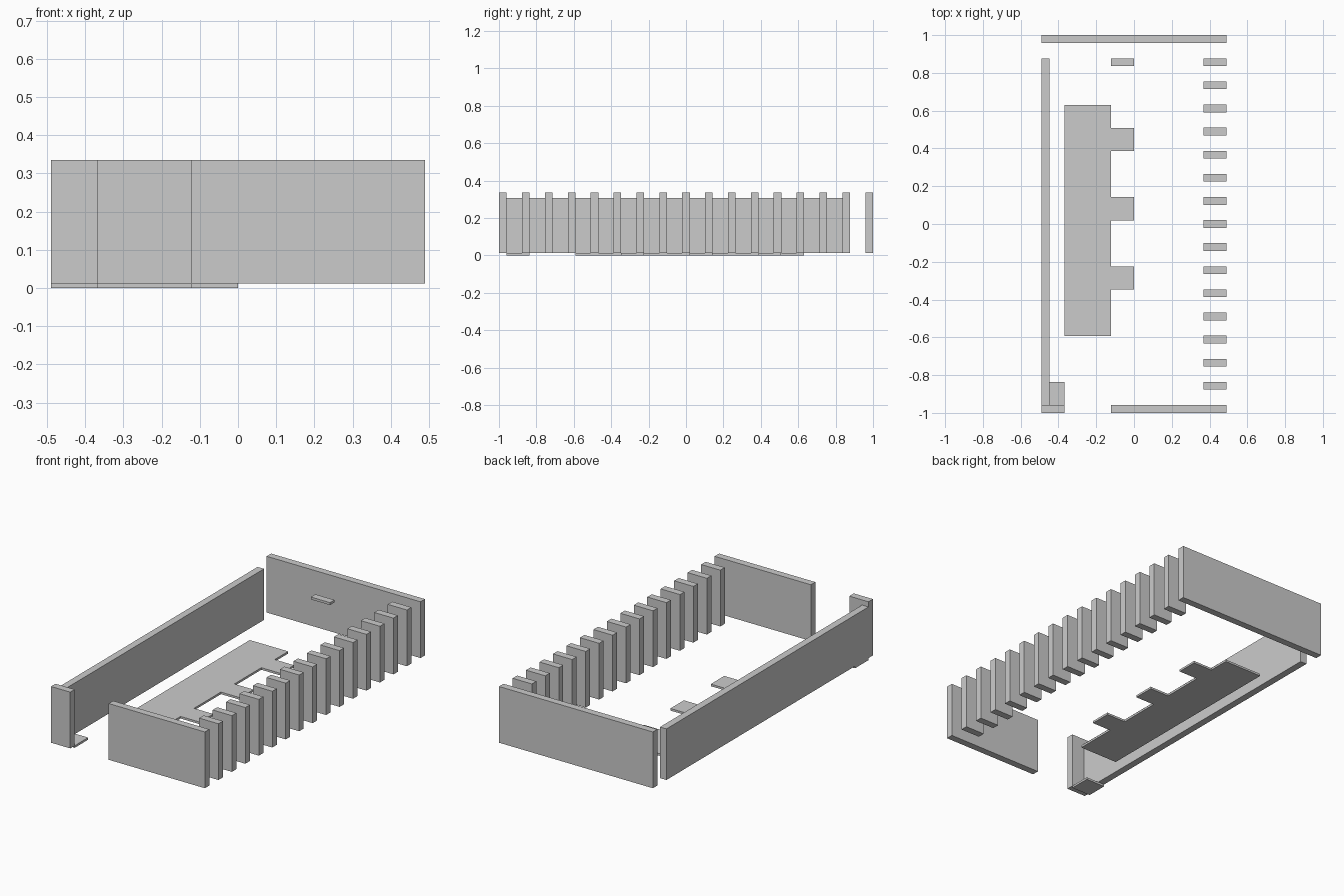
import bpy, bmesh

if "Cube" in bpy.data.objects:
    bpy.data.objects.remove(bpy.data.objects["Cube"])

U = 0.1223            # layout module
T = 0.0408            # wall thickness
FLOOR = 0.0122        # floor tile thickness
TOP = 0.3355          # top of slats and end walls
W = 4 * U             # half width


def prism(name, outline, z0, z1):
    """Extrude a counter-clockwise xy outline from z0 to z1."""
    bm = bmesh.new()
    face = bm.faces.new([bm.verts.new((x, y, z0)) for x, y in outline])
    ext = bmesh.ops.extrude_face_region(bm, geom=[face])
    verts = [g for g in ext["geom"] if isinstance(g, bmesh.types.BMVert)]
    bmesh.ops.translate(bm, verts=verts, vec=(0, 0, z1 - z0))
    bmesh.ops.recalc_face_normals(bm, faces=bm.faces)
    mesh = bpy.data.meshes.new(name)
    bm.to_mesh(mesh)
    bm.free()
    obj = bpy.data.objects.new(name, mesh)
    bpy.context.collection.objects.link(obj)
    return obj


def box(name, x0, x1, y0, y1, z0, z1):
    return prism(name, [(x0, y0), (x1, y0), (x1, y1), (x0, y1)], z0, z1)


# Back wall, and front wall split by the doorway
box("back_wall", -W, W, 1 - T, 1, FLOOR, TOP)
box("front_wall_left", -W, -3 * U, -1, -1 + T, FLOOR, TOP)
box("front_wall_right", -U, W, -1, -1 + T, FLOOR, TOP)

# Slightly lower solid side wall
box("left_wall", -W, -W + T, -1 + T, 7 * U + T / 2, FLOOR, 0.306)

# Open side made of evenly spaced slats
for k in range(-7, 8):
    box(f"right_slat_{k + 8}", 3 * U, W, k * U - T / 2, k * U + T / 2, FLOOR, TOP)

# Floor slab with three tabs along its inner edge
y0, y1 = -0.592, 0.631
outline = [(-3 * U, y1), (-3 * U, y0), (-U, y0)]
for t in (2, 5, 8):
    a, b = y0 + t * U, y0 + (t + 1) * U
    outline += [(-U, a), (0, a), (0, b), (-U, b)]
outline.append((-U, y1))
prism("floor_slab", outline, 0, FLOOR)

# Corner floor tile by the doorway
box("corner_tile", -W, -3 * U, -1 + T, -1 + T + U, 0, FLOOR)

# Small raised shelf near the back wall
box("back_shelf", -U, 0, 7 * U - T / 2, 7 * U + T / 2, 0.233, 0.247)
